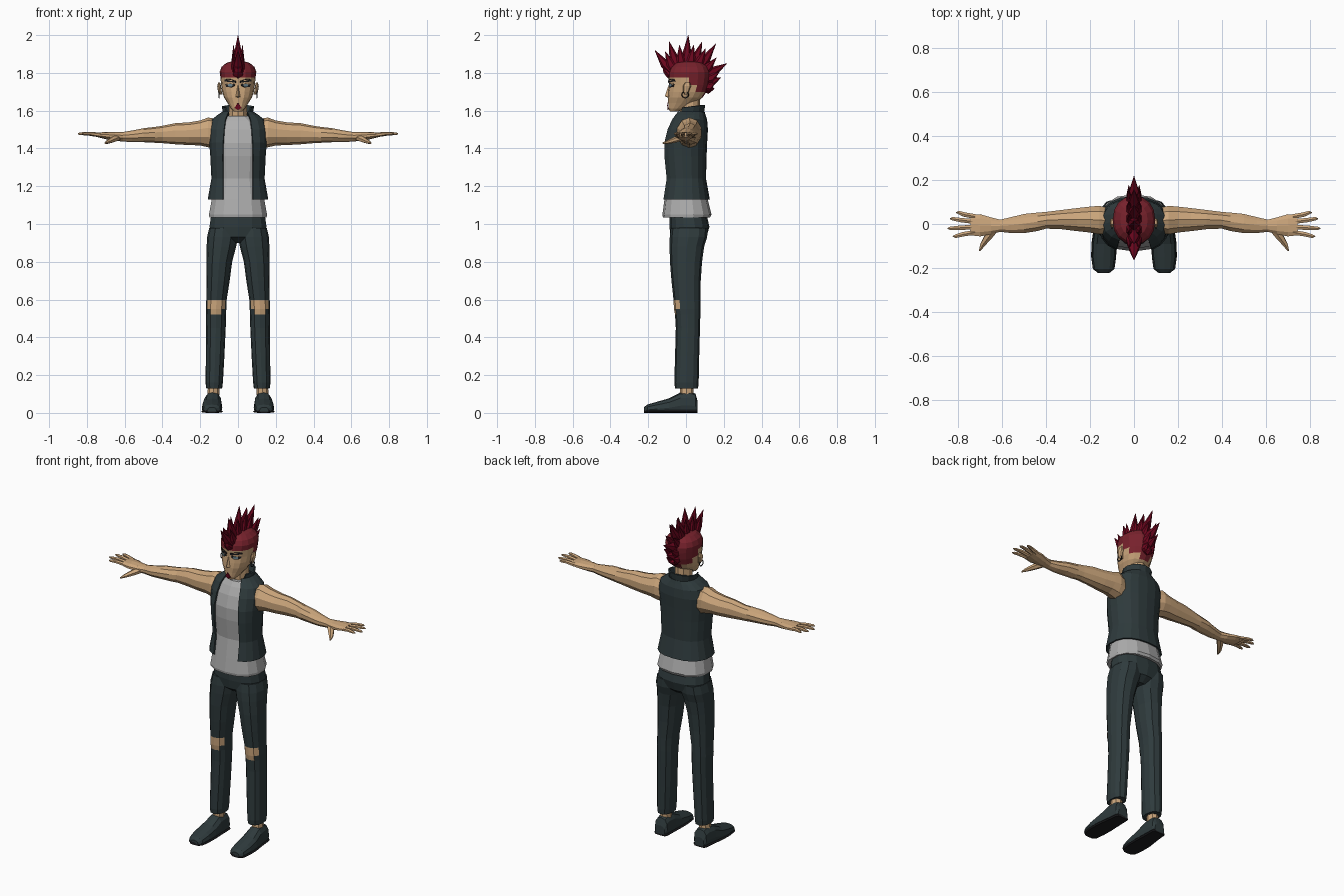
import bpy, bmesh, math
from mathutils import Vector
from mathutils.bvhtree import BVHTree


def material(name, rgb):
    m = bpy.data.materials.new(name)
    m.diffuse_color = (*rgb, 1)
    return m


SKIN = material("skin", (0.60, 0.38, 0.20))
DARK = material("dark cloth", (0.028, 0.043, 0.046))
GREY = material("grey shirt", (0.42, 0.42, 0.42))
CAP = material("short red hair", (0.19, 0.016, 0.026))
RED = material("crimson spikes", (0.15, 0.002, 0.013))
BLACK = material("black", (0.012, 0.012, 0.014))
EYE = material("eye blue grey", (0.16, 0.25, 0.30))
X, Y, Z = Vector((1, 0, 0)), Vector((0, 1, 0)), Vector((0, 0, 1))


def finish(name, bm, mats, mirror=False):
    bmesh.ops.recalc_face_normals(bm, faces=bm.faces[:])
    me = bpy.data.meshes.new(name)
    bm.to_mesh(me)
    bm.free()
    ob = bpy.data.objects.new(name, me)
    bpy.context.collection.objects.link(ob)
    for m in mats:
        me.materials.append(m)
    if mirror:
        ob.modifiers.new("mirror", "MIRROR").use_clip = False
    return ob


def loft(name, rings, mats, n=12, axis=None, ref=X, power=1.0, gaps=None,
         mirror=False, rule=None, keep=False):
    """Skin rings of (centre, u radius, v radius); gaps leave the front open."""
    bm = bmesh.new()
    cs = [Vector(r[0]) for r in rings]
    rows = []
    for i, (_, ru, rv) in enumerate(rings):
        t = axis or (cs[min(i + 1, len(cs) - 1)] - cs[max(i - 1, 0)])
        t = t.normalized()
        u = (ref - t * ref.dot(t)).normalized()
        v = t.cross(u)
        row = []
        for k in range(n + 1 if gaps else n):
            g = gaps[i] if gaps else 0
            a = g + (2 * math.pi - 2 * g) * k / n
            s, c = math.sin(a), -math.cos(a)
            s = math.copysign(abs(s) ** power, s)
            c = math.copysign(abs(c) ** power, c)
            row.append(bm.verts.new(cs[i] + u * ru * s + v * rv * c))
        rows.append(row)
    for a, b in zip(rows, rows[1:]):
        for k in range(n):
            j = k + 1 if gaps else (k + 1) % n
            bm.faces.new((a[k], a[j], b[j], b[k]))
    if not gaps:
        bm.faces.new(rows[0])
        bm.faces.new(rows[-1])
    if rule:
        for f in bm.faces:
            f.material_index = rule(f.calc_center_median())
    tree = BVHTree.FromBMesh(bm) if keep else None
    ob = finish(name, bm, mats, mirror)
    return tree if keep else ob


def upright(table, cx=0):
    """Rows of (z, front y, back y, half width[, centre x]) to rings."""
    return [((r[4] if len(r) > 4 else cx, (r[1] + r[2]) / 2, r[0]), r[3],
             (r[2] - r[1]) / 2) for r in table]


# Head with short hair above a sloping hairline
head = loft("head", upright([
    (1.595, -.085, -.045, .022), (1.612, -.093, .0, .038), (1.64, -.094, .05, .055),
    (1.67, -.096, .088, .074), (1.70, -.094, .108, .084), (1.735, -.09, .12, .089),
    (1.775, -.094, .127, .093), (1.805, -.092, .127, .097), (1.832, -.08, .115, .087),
    (1.853, -.055, .09, .062), (1.863, -.02, .05, .025)]), [SKIN, CAP], n=16, axis=Z,
    power=.9, keep=True, rule=lambda c: int(c.z > 1.775 - max(0, c.y + .005) * .95))
loft("neck", upright([(1.50, -.03, .085, .055), (1.57, -.03, .075, .05),
                      (1.66, -.035, .075, .05)]), [SKIN], n=10, axis=Z)


# Facial details as thin plates laid on the face
def plate(name, pts, mat, lift=.003, mirror=True):
    bm = bmesh.new()
    vs = []
    for x, z in pts:
        hit = head.ray_cast(Vector((x, -1, z)), Y)[0]
        vs.append(bm.verts.new((x, hit.y - lift, z)))
    bm.faces.new(vs)
    ob = finish(name, bm, [mat], mirror)
    ob.modifiers.new("thickness", "SOLIDIFY").thickness = .003


plate("eyebrow", [(.012, 1.747), (.04, 1.752), (.072, 1.754), (.07, 1.766), (.04, 1.766), (.012, 1.757)], BLACK, .005)
plate("eye_outline", [(.016, 1.733), (.035, 1.723), (.062, 1.726), (.068, 1.741), (.04, 1.746), (.02, 1.743)], BLACK)
plate("iris", [(.03, 1.73), (.04, 1.727), (.054, 1.73), (.054, 1.739), (.04, 1.742), (.03, 1.739)], EYE, .006)
plate("chin_tuft", [(0, 1.642), (-.009, 1.63), (-.018, 1.615), (0, 1.603), (.018, 1.615), (.009, 1.63)], RED, .005, False)

# Nose wedge
bm = bmesh.new()
a, b, c, d, e = [bm.verts.new(p) for p in ((0, -.091, 1.738), (-.016, -.088, 1.672),
                 (.016, -.088, 1.672), (0, -.112, 1.676), (0, -.085, 1.665))]
for f in ((a, b, d), (a, d, c), (b, e, d), (d, e, c), (a, c, e, b)):
    bm.faces.new(f)
finish("nose", bm, [SKIN])

# Ears and ear rings
loft("ear", [((.09, .0, 1.685), .008, .008), ((.096, .0, 1.70), .010, .015),
             ((.100, .005, 1.73), .010, .022), ((.100, .008, 1.75), .005, .012)],
     [SKIN], n=8, axis=Z, mirror=True)
bpy.ops.mesh.primitive_torus_add(major_segments=14, minor_segments=5, major_radius=.017,
                                 minor_radius=.003, location=(.1, -.004, 1.685),
                                 rotation=(0, math.pi / 2, 0))
ring = bpy.context.object
ring.name = "ear_ring"
bpy.ops.object.transform_apply(location=True, rotation=True, scale=True)
ring.data.materials.append(BLACK)
ring.modifiers.new("mirror", "MIRROR")

# Crest of spikes: (base y, base z, tip y, tip z)
SPIKES = [(-.07, 1.81, -.165, 1.92), (-.045, 1.835, -.09, 1.967), (0, 1.845, .012, 2.0),
          (.035, 1.845, .085, 1.965), (.065, 1.83, .158, 1.955), (.095, 1.80, .218, 1.85),
          (.105, 1.76, .185, 1.775), (.105, 1.73, .15, 1.715)]


def spike(name, base, tip, w, mirror=False):
    base, tip = Vector(base), Vector(tip)
    mid = base.lerp(tip, .45) - Z * .012
    root = base - (tip - base).normalized() * .03
    loft(name, [(root, w * .6, .024), (base, w, .032), (mid, w * .72, .024),
                (tip, .001, .001)], [RED], n=6, mirror=mirror)


for i, (by, bz, ty, tz) in enumerate(SPIKES):
    spike(f"crest_spike_{i}", (0, by, bz), (0, ty, tz), .034)
for i, (p, q) in enumerate(zip(SPIKES, SPIKES[1:])):
    m = [(s + t) / 2 for s, t in zip(p, q)]
    tip = (.024, m[0] + (m[2] - m[0]) * .75, m[1] + (m[3] - m[1]) * .75)
    spike(f"side_spike_{i}", (.02, m[0], m[1] - .01), tip, .018, True)
spike("front_lock", (0, -.08, 1.80), (0, -.125, 1.865), .03)

# Shirt, flaring at the hem
loft("shirt", upright([
    (1.035, -.122, .128, .155), (1.05, -.125, .135, .157), (1.13, -.114, .115, .142),
    (1.24, -.098, .092, .124), (1.36, -.112, .094, .132), (1.43, -.112, .096, .138),
    (1.50, -.092, .098, .138), (1.545, -.068, .095, .115), (1.572, -.05, .085, .065)]),
    [GREY], n=14, axis=Z, power=.85)

# Sleeveless vest, open at the front
VEST = [(1.13, -.127, .122, .157, .46), (1.24, -.112, .102, .137, .54),
        (1.36, -.124, .105, .143, .52), (1.43, -.122, .108, .149, .48),
        (1.50, -.102, .112, .152, .43), (1.55, -.078, .108, .138, .43),
        (1.575, -.062, .1, .105, .5), (1.592, -.05, .095, .078, .6)]
vest = loft("vest", upright([r[:4] for r in VEST]), [DARK], n=16, axis=Z, power=.85,
            gaps=[r[4] for r in VEST])
collar = loft("vest_collar", [((0, .022, 1.578), .074, .07), ((0, .026, 1.622), .084, .072)],
              [DARK], n=10, axis=Vector((0, -.12, 1)), gaps=[.75, .9])
for ob in (vest, collar):
    s = ob.modifiers.new("thickness", "SOLIDIFY")
    s.thickness, s.offset = .008, 0

# Arms with palms: (x, y, z, y radius, z radius)
ARM = [(.11, .015, 1.475, .06, .08), (.158, .018, 1.485, .068, .079),
       (.20, .02, 1.482, .062, .066), (.26, .02, 1.478, .055, .06),
       (.33, .02, 1.478, .046, .056), (.40, .017, 1.474, .040, .046),
       (.44, .010, 1.472, .044, .042), (.50, .002, 1.470, .046, .037),
       (.56, -.005, 1.464, .038, .031), (.61, -.008, 1.462, .029, .025),
       (.65, -.008, 1.463, .040, .023), (.70, -.006, 1.468, .053, .019),
       (.745, -.004, 1.472, .05, .012)]
loft("arm", [(r[:3], r[3], r[4]) for r in ARM], [SKIN], n=10, axis=X, ref=Y, mirror=True)

# Fingers and thumb: (base y, tip x, tip y)
for i, (by, tx, ty) in enumerate([(.034, .81, .052), (.011, .838, .024),
                                  (-.014, .848, -.02), (-.038, .825, -.056)]):
    loft(f"finger_{i}", [((.725, by, 1.47), .0125, .012),
                         (((.735 + tx) / 2, (by + ty) / 2, 1.478), .0115, .010),
                         ((tx - .012, ty, 1.478), .009, .007), ((tx, ty, 1.477), .003, .003)],
         [SKIN], n=6, ref=Y, mirror=True)
loft("thumb", [((.63, -.015, 1.46), .02, .018), ((.662, -.055, 1.447), .019, .016),
               ((.69, -.095, 1.434), .012, .010), ((.703, -.122, 1.428), .004, .004)],
     [SKIN], n=6, ref=X, mirror=True)

# Trousers: hips, then legs with torn knees
loft("trouser_hips", upright([
    (.90, -.04, .07, .04), (.93, -.08, .108, .13), (.985, -.088, .124, .154),
    (1.03, -.088, .114, .148), (1.06, -.085, .108, .138)]), [DARK], n=14, axis=Z, power=.85)


def knee(c):
    side = abs(c.x - .116)
    return int(c.y < -.02 and (.52 < c.z < .55 and side < .025 or .55 < c.z < .6 and side < .046))


loft("trouser_leg", upright([
    (.13, -.058, .064, .042, .126), (.16, -.062, .067, .046, .126),
    (.30, -.058, .07, .049, .121), (.45, -.054, .074, .052, .117),
    (.52, -.058, .076, .053, .116), (.55, -.064, .076, .054, .116),
    (.598, -.066, .076, .054, .114), (.70, -.077, .078, .062, .106),
    (.80, -.085, .085, .068, .099), (.88, -.087, .096, .078, .088),
    (.93, -.086, .112, .082, .082), (.98, -.08, .115, .072, .08)]),
    [DARK, SKIN], n=12, axis=Z, power=.88, mirror=True, rule=knee)

# Ankles and shoes
loft("ankle", upright([(.07, -.035, .042, .032, .132), (.17, -.03, .036, .03, .127)]),
     [SKIN], n=8, axis=Z, mirror=True)
SHOE = [(-.222, .138, .030, .024), (-.205, .138, .044, .046), (-.15, .138, .060, .054),
        (-.09, .137, .077, .054), (-.03, .134, .108, .048), (.02, .132, .112, .044),
        (.05, .131, .102, .042), (.062, .131, .06, .032)]
shoe = loft("shoe", [((x, y, h * .35), w, h * .65) for y, x, h, w in SHOE], [DARK], n=12,
            axis=Y, power=.8, mirror=True)
for v in shoe.data.vertices:
    v.co.z = max(v.co.z, .008)
sole = loft("shoe_sole", [((x, y, .008), w + .003, .008) for y, x, h, w in SHOE], [BLACK],
            n=8, axis=Y, power=.4, mirror=True)
